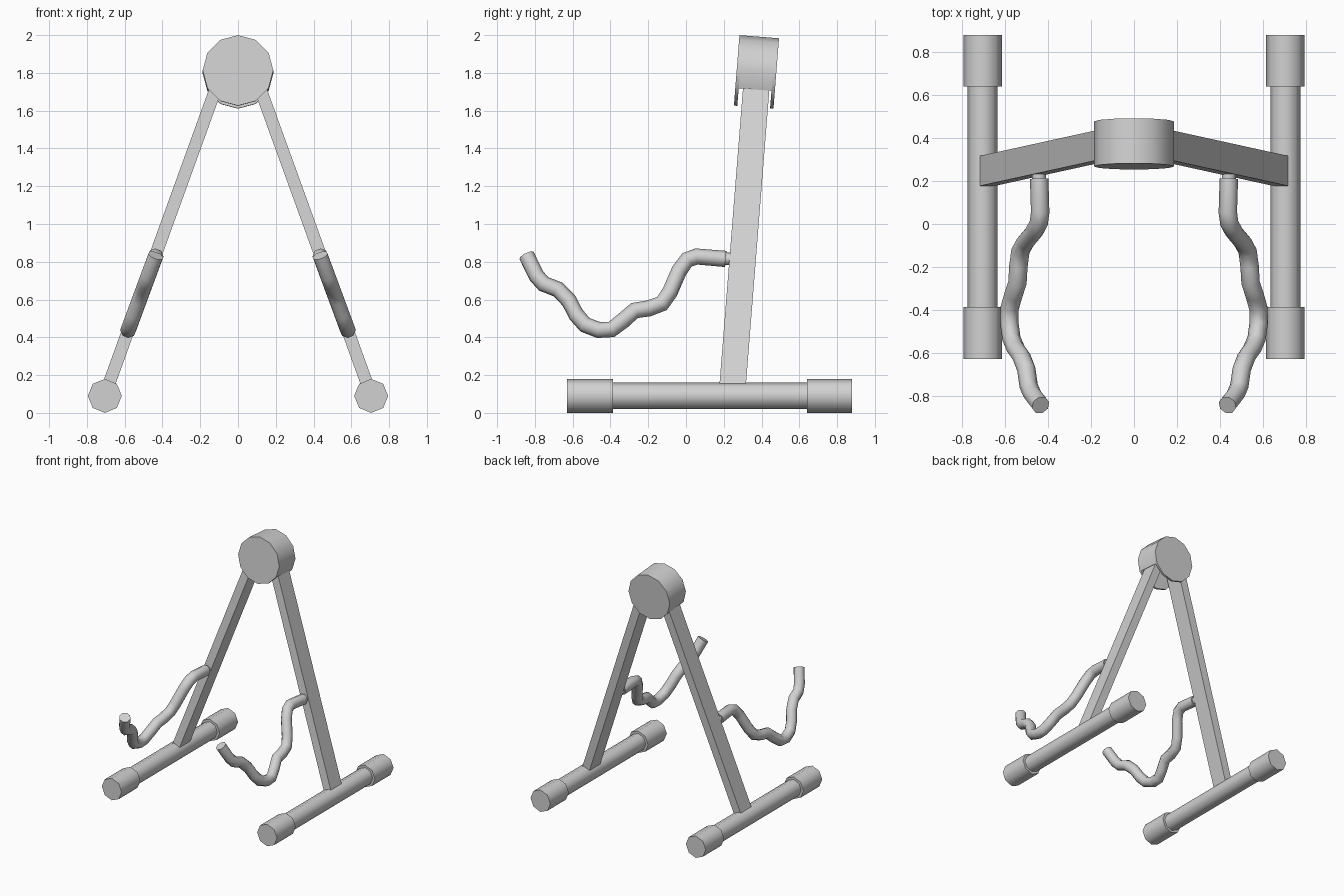
import bpy
import bmesh
from math import sin, cos, radians, pi
from mathutils import Matrix, Vector

if "Cube" in bpy.data.objects:
    bpy.data.objects.remove(bpy.data.objects["Cube"])

grey = bpy.data.materials.new("grey_metal")
grey.use_nodes = True
colour = (0.64, 0.64, 0.64, 1)
grey.diffuse_color = colour
grey.node_tree.nodes["Principled BSDF"].inputs["Base Color"].default_value = colour


def finish(obj, angle=50):
    obj.data.materials.clear()
    obj.data.materials.append(grey)
    bpy.ops.object.select_all(action="DESELECT")
    bpy.context.view_layer.objects.active = obj
    obj.select_set(True)
    bpy.ops.object.shade_smooth_by_angle(angle=radians(angle))
    return obj


def from_bmesh(name, bm):
    bmesh.ops.recalc_face_normals(bm, faces=bm.faces)
    mesh = bpy.data.meshes.new(name)
    bm.to_mesh(mesh)
    bm.free()
    obj = bpy.data.objects.new(name, mesh)
    bpy.context.collection.objects.link(obj)
    return finish(obj)


def rod(name, x, z, y0, y1, radius, sides=8):
    """Cylinder lying along y."""
    bm = bmesh.new()
    place = Matrix.Translation((x, (y0 + y1) / 2, z)) @ Matrix.Rotation(pi / 2, 4, "X")
    bmesh.ops.create_cone(bm, cap_ends=True, segments=sides, radius1=radius,
                          radius2=radius, depth=y1 - y0, matrix=place)
    return from_bmesh(name, bm)


def leg(name, side):
    """Slanted bar with level ends, leaning in and back."""
    bm = bmesh.new()
    bmesh.ops.create_cube(bm, size=1)
    for v in bm.verts:
        z = 0.09 if v.co.z < 0 else 1.86
        rise = z - 0.16
        x = 0.681 - 0.362 * rise + v.co.x * 0.07
        y = 0.248 + 0.0794 * rise + v.co.y * 0.14
        v.co = Vector((side * x, y, z))
    return from_bmesh(name, bm)


# Wavy arm path as (y, z); x follows the slope of the leg
ARM_PATH = [(.21, .815), (.055, .828), (.005, .81), (-.037, .751), (-.085, .64),
            (-.127, .579), (-.198, .553), (-.272, .542), (-.333, .489),
            (-.394, .442), (-.463, .439), (-.534, .466), (-.582, .521),
            (-.619, .593), (-.677, .653), (-.754, .683), (-.791, .725), (-.844, .833)]


def arm(name, side):
    curve = bpy.data.curves.new(name, "CURVE")
    curve.dimensions = "3D"
    curve.bevel_depth = 0.043
    curve.bevel_resolution = 2
    curve.use_fill_caps = True
    spline = curve.splines.new("POLY")
    spline.points.add(len(ARM_PATH) - 1)
    for point, (y, z) in zip(spline.points, ARM_PATH):
        point.co = (side * (0.44 + 0.37 * (0.82 - z)), y, z, 1)
    obj = bpy.data.objects.new(name, curve)
    bpy.context.collection.objects.link(obj)
    bpy.ops.object.select_all(action="DESELECT")
    bpy.context.view_layer.objects.active = obj
    obj.select_set(True)
    bpy.ops.object.convert(target="MESH")
    return finish(bpy.context.view_layer.objects.active)


# Feet, legs and arms on both sides
for label, side in (("left", 1), ("right", -1)):
    x = side * 0.705
    rod(f"{label}_foot_tube", x, 0.09, -0.5, 0.75, 0.07)
    rod(f"{label}_foot_front_cap", x, 0.09, -0.63, -0.387, 0.09)
    rod(f"{label}_foot_back_cap", x, 0.09, 0.64, 0.88, 0.09)
    leg(f"{label}_leg", side)
    rod(f"{label}_arm_peg", side * 0.442, 0.815, 0.19, 0.26, 0.033)
    arm(f"{label}_arm", side)

# Head: two discs joined by a rim that is open at the bottom
R, HALF, THICK = 0.187, 0.105, 0.018
tilt = Matrix.Translation((0, 0.373, 1.805)) @ Matrix.Rotation(radians(-4.5), 4, "X")
for label, y in (("front", -HALF), ("back", HALF - THICK)):
    rod(f"head_{label}_disc", 0, 0, y, y + THICK, R, 12).matrix_world = tilt

bm = bmesh.new()
loops = []
for r, y in ((R, -1), (R, 1), (R - THICK, 1), (R - THICK, -1)):
    angles = [radians(a) for a in range(-120, 121, 30)]
    loops.append([bm.verts.new((r * sin(a), y * (HALF - THICK), r * cos(a))) for a in angles])
for i in range(4):
    a, b = loops[i], loops[(i + 1) % 4]
    for j in range(len(a) - 1):
        bm.faces.new((a[j], a[j + 1], b[j + 1], b[j]))
for end in (0, -1):
    bm.faces.new([loop[end] for loop in loops])
from_bmesh("head_rim", bm).matrix_world = tilt
